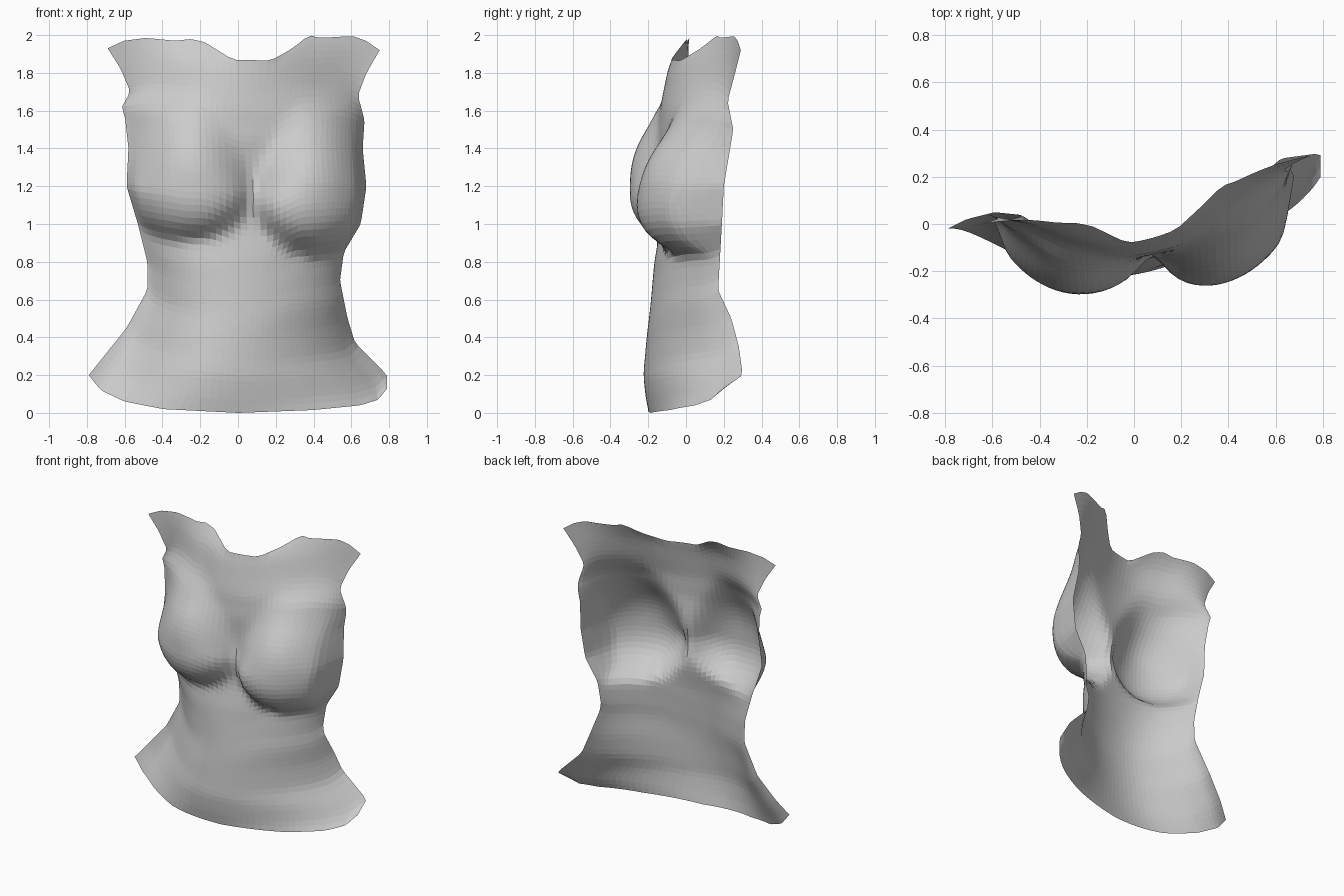
import bpy
import bmesh
import math

cube = bpy.data.objects.get("Cube")
if cube:
    bpy.data.objects.remove(cube, do_unlink=True)

COLUMNS, ROWS = 46, 56
SWEEP = math.radians(72)


def curve(points, value):
    """Piecewise linear profile through (position, height) pairs."""
    if value <= points[0][0]:
        return points[0][1]
    for (p, a), (q, b) in zip(points, points[1:]):
        if value <= q:
            return a + (b - a) * (value - p) / (q - p)
    return points[-1][1]


def mix(a, b, factor):
    return a + (b - a) * factor


# Side outlines: x against height
right_x = [(.2, -.79), (.45, -.59), (.65, -.48), (.8, -.48), (1, -.53), (1.2, -.59),
           (1.4, -.58), (1.58, -.6), (1.61, -.62), (1.7, -.57), (1.82, -.62), (1.93, -.69)]
left_x = [(.2, .79), (.37, .62), (.5, .58), (.7, .54), (.85, .56), (1, .65), (1.2, .68),
          (1.4, .66), (1.55, .67), (1.68, .635), (1.8, .68), (1.92, .75)]

# Side outlines: depth against height
right_y = [(.2, -.02), (.3, .02), (.45, .05), (.8, .03), (1.2, 0), (1.6, .04), (1.93, -.01)]
left_y = [(.13, .2), (.2, .3), (.35, .28), (.5, .24), (.65, .17), (1, .19), (1.2, .2),
          (1.5, .25), (1.65, .22), (1.8, .26), (1.92, .29)]

# Depth of the middle of the torso against height
middle_y = [(0, -.185), (.2, -.215), (.4, -.2), (.6, -.18), (.8, -.16), (.95, -.13),
            (1.2, -.12), (1.45, -.14), (1.6, -.13), (1.8, -.09), (1.87, -.07), (2, .04)]

# Hem and neckline: height against position across the sheet
hem = [(-1, .2), (-.92, .12), (-.76, .06), (-.5, .02), (0, 0), (.5, .015),
       (.82, .04), (.94, .07), (1, .13)]
neckline = [(-1, 1.93), (-.88, 1.97), (-.72, 1.985), (-.5, 1.97), (-.38, 1.98),
            (-.28, 1.96), (-.08, 1.87), (.2, 1.865), (.36, 1.93), (.48, 2),
            (.56, 1.985), (.8, 1.995), (.9, 1.97), (1, 1.92)]

# Breasts: centre x, centre z, half width, drop below, rise above, depth
breasts = [(-.28, 1.17, .335, .24, .52, .17),
           (.47, 1.12, .37, .275, .57, .235)]


def breast_depth(x, z):
    """Rounded and creased underneath, fading gently into the chest above."""
    total = 0
    for cx, cz, width, drop, rise, depth in breasts:
        up = (z - cz) / (rise if z > cz else drop)
        d = ((x - cx) / width) ** 2 + up ** 2
        if d < 1:
            total += depth * (1 - d) ** (.53 + 1.15 * min(1, max(0, up / .6)))
    return total


def sheet_point(across, up):
    angle = SWEEP * across
    q = math.sin(angle) / math.sin(SWEEP)
    side = (q + 1) / 2
    z = mix(curve(hem, q), curve(neckline, q), up)
    right_z = mix(hem[0][1], neckline[0][1], up)
    left_z = mix(hem[-1][1], neckline[-1][1], up)
    x = mix(curve(right_x, right_z), curve(left_x, left_z), side)
    right_depth, left_depth = curve(right_y, right_z), curve(left_y, left_z)
    # The rounded section narrows towards the collar and the right hip
    arch = max(0, (math.cos(angle) - math.cos(SWEEP)) / (1 - math.cos(SWEEP)))
    flank = max(0, -q) * (.3 + 1.1 * max(0, 1 - z))
    arch **= 1 + 3 * max(0, (z - 1.6) / .4) + flank
    bulge = (right_depth + left_depth) / 2 - curve(middle_y, z)
    edge_fade = min(1, 8 * (1 - abs(across)))
    y = mix(right_depth, left_depth, side) - bulge * arch - breast_depth(x, z) * edge_fade
    return x, y, z


# Open torso sheet
bm = bmesh.new()
grid = [[bm.verts.new(sheet_point(2 * i / COLUMNS - 1, j / ROWS))
         for i in range(COLUMNS + 1)] for j in range(ROWS + 1)]
for lower, upper in zip(grid, grid[1:]):
    for i in range(COLUMNS):
        bm.faces.new((lower[i], lower[i + 1], upper[i + 1], upper[i]))

# Soften the folds, keeping the outline
inner = [v for row in grid[1:-1] for v in row[1:-1]]
for step in range(3):
    bmesh.ops.smooth_vert(bm, verts=inner, factor=.5,
                          use_axis_x=True, use_axis_y=True, use_axis_z=True)
mesh = bpy.data.meshes.new("torso_shell")
bm.to_mesh(mesh)
bm.free()
torso = bpy.data.objects.new("torso_shell", mesh)
bpy.context.collection.objects.link(torso)

# Plain grey finish
grey = bpy.data.materials.new("plain_grey")
grey.use_nodes = True
colour = (.6, .6, .6, 1)
grey.diffuse_color = colour
grey.node_tree.nodes["Principled BSDF"].inputs["Base Color"].default_value = colour
mesh.materials.append(grey)
